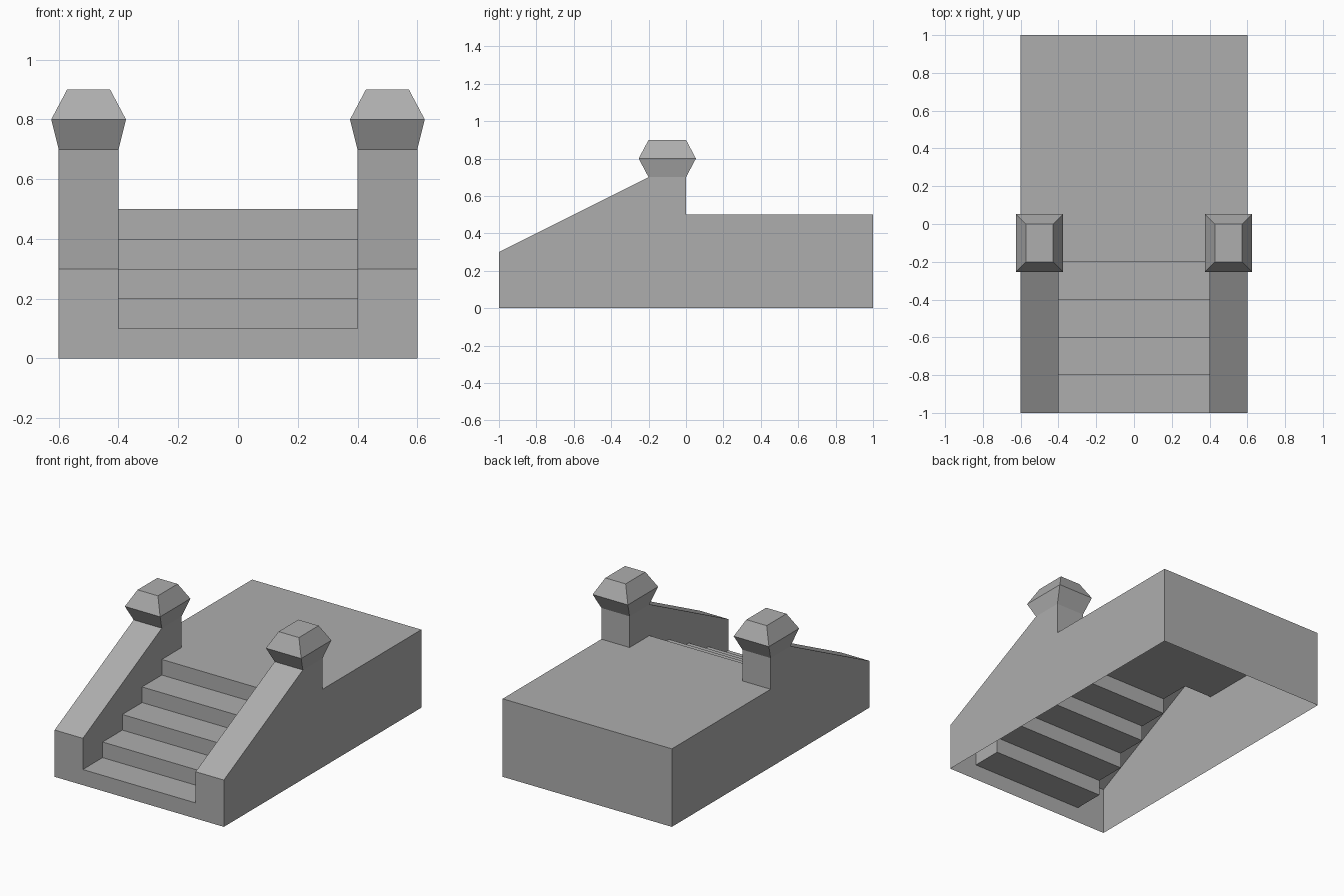
import bpy
import bmesh

cube = bpy.data.objects.get("Cube")
if cube:
    bpy.data.objects.remove(cube, do_unlink=True)

stone = bpy.data.materials.new("grey_stone")
stone.use_nodes = True
stone.diffuse_color = (0.42, 0.42, 0.42, 1)
stone.node_tree.nodes["Principled BSDF"].inputs["Base Color"].default_value = stone.diffuse_color


def finish(name, bm):
    mesh = bpy.data.meshes.new(name)
    bm.to_mesh(mesh)
    bm.free()
    mesh.materials.append(stone)
    obj = bpy.data.objects.new(name, mesh)
    bpy.context.collection.objects.link(obj)
    return obj


def face(bm, points):
    return bm.faces.new([bm.verts.new(p) for p in points])


def sheet(bm, profile, x0, x1):
    """Sweep an open (y, z) profile across x; the profile runs front to back over the top."""
    for (ya, za), (yb, zb) in zip(profile, profile[1:]):
        face(bm, [(x0, ya, za), (x1, ya, za), (x1, yb, zb), (x0, yb, zb)])


def side(bm, outline, x, toward):
    """Flat side panel at x, with its normal toward +x or -x."""
    f = face(bm, [(x, y, z) for y, z in outline])
    f.normal_update()
    if f.normal.x * toward < 0:
        f.normal_flip()


W, IN = 0.6, 0.4            # half width overall and between the railings
DECK, POST, FOOT = 0.5, 0.7, 0.3
STEPS, RISE, RUN = 5, 0.1, 0.2

# Stairs: open-bottomed zigzag sheet, top tread running into the deck
stairs = [(-1, 0)]
for i in range(STEPS):
    y = -1 + i * RUN
    stairs += [(y, (i + 1) * RISE), (y + RUN, (i + 1) * RISE)]
bm = bmesh.new()
sheet(bm, stairs, -IN, IN)
finish("stairs", bm)

# Deck: landing and back wall
bm = bmesh.new()
sheet(bm, [(0, DECK), (1, DECK), (1, 0)], -W, W)
finish("deck", bm)

# Railings: sloped hollow walls ending in a post, one per side
slope = [(-1, FOOT), (-RUN, POST)]
post_back = [(0, POST), (0, DECK)]
for name, s in (("left", 1), ("right", -1)):
    x0, x1 = sorted((s * IN, s * W))
    bm = bmesh.new()
    sheet(bm, [(-1, 0)] + slope, x0, x1)
    sheet(bm, post_back, x0, x1)
    side(bm, [(-1, 0)] + slope + post_back + [(1, DECK), (1, 0)], s * W, s)
    side(bm, stairs[1:] + post_back[:1] + slope[::-1], s * IN, -s)
    finish(name + "_railing", bm)

    # Post cap: faceted block, widest at its middle
    bm = bmesh.new()
    rings = []
    for hx, hy, z in ((0.1, 0.1, POST), (0.125, 0.153, 0.8), (0.072, 0.1, 0.9)):
        rings.append([bm.verts.new((s * 0.5 + a * hx, -0.1 + b * hy, z))
                      for a, b in ((-1, -1), (1, -1), (1, 1), (-1, 1))])
    for low, high in zip(rings, rings[1:]):
        for i in range(4):
            j = (i + 1) % 4
            bm.faces.new((low[i], low[j], high[j], high[i]))
    bm.faces.new(rings[-1])
    finish(name + "_post_cap", bm)
